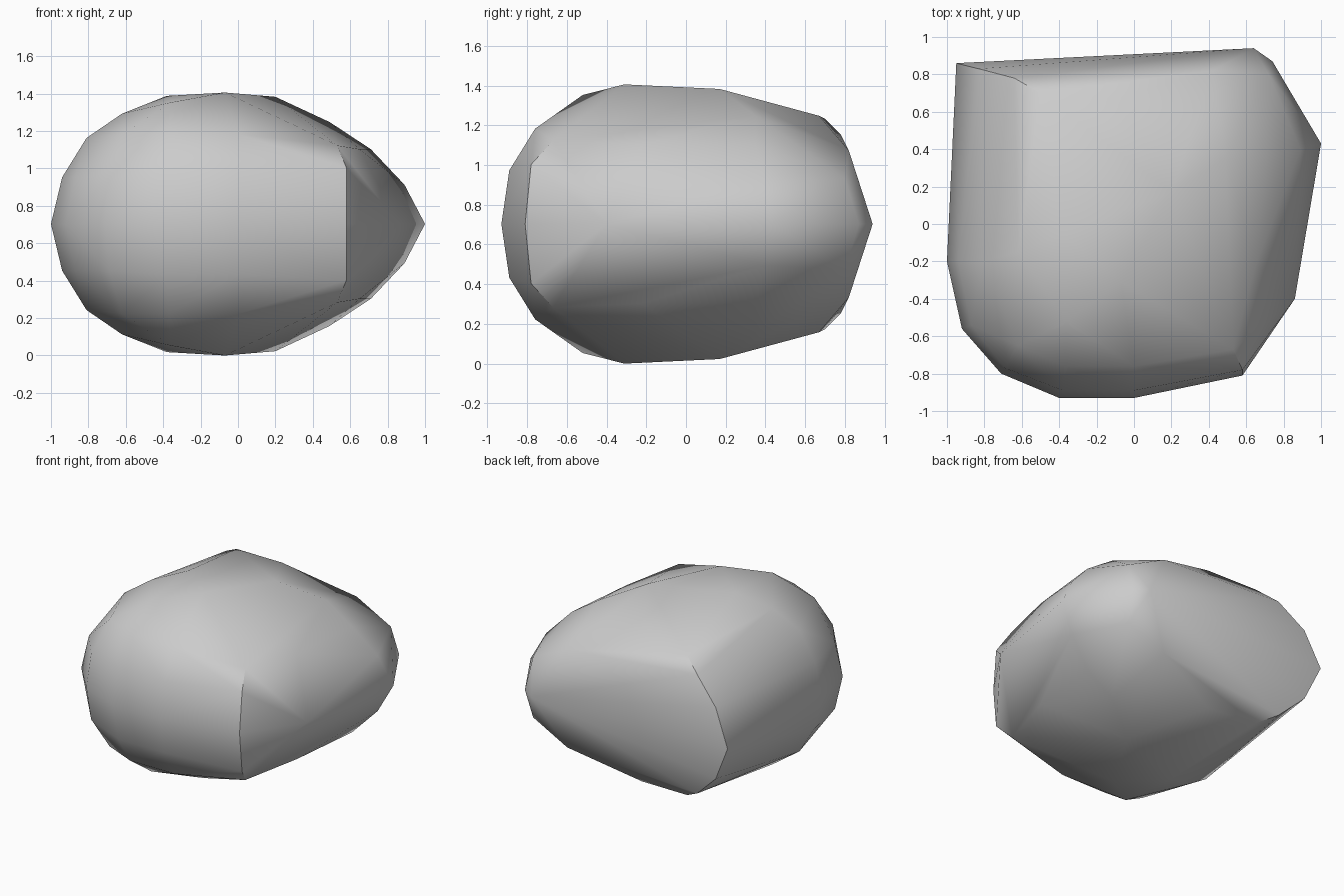
import bpy
import bmesh
import math

cube = bpy.data.objects.get("Cube")
if cube:
    bpy.data.objects.remove(cube, do_unlink=True)

MID = 0.703  # height of the widest section

# Rounded front: columns of points, x, y and height above the middle
front = [(-.4, -.93, 0), (0, -.93, 0), (-.38, -.89, .27), (0, -.89, .27),
         (-.37, -.76, .48), (0, -.76, .48), (-.36, -.52, .65),
         (-.71, -.80, 0), (-.69, -.77, .25), (-.62, -.65, .48)]
# Bulging right flank
flank = [(-.92, -.56, 0), (-1, -.2, 0), (-.87, -.54, .25), (-.94, -.2, .25),
         (-.81, -.2, .46), (-.62, -.15, .59), (-.38, -.05, .685)]
# Creased back corner and sloping back
back = [(-.95, .86, 0), (-.83, .83, .27), (-.64, .78, .45), (-.5, .7, .53),
        (.64, .94, 0), (.42, .82, .37), (-.1, .67, .545)]
# Broken left side with its sharp ridge
side = [(.74, .87, 0), (1, .43, 0), (.89, .4, .21), (.72, .8, .23),
        (.71, .35, .4), (.49, .35, .545), (.86, -.4, 0), (.65, -.22, .4),
        (.58, -.81, 0), (.58, -.78, .3), (.53, -.67, .42)]
# Crown
crown = [(-.07, -.31, .703), (.2, .17, .68)]

# Mirror the upper half below the middle and wrap a hull around it
bm = bmesh.new()
for x, y, h in front + flank + back + side + crown:
    for s in ((1, -1) if h else (1,)):
        bm.verts.new((x, y, MID + s * h))
hull = bmesh.ops.convex_hull(bm, input=bm.verts)
loose = {v for v in hull["geom_interior"] + hull["geom_unused"]
         if isinstance(v, bmesh.types.BMVert)}
bmesh.ops.delete(bm, geom=list(loose), context='VERTS')
bmesh.ops.dissolve_limit(bm, angle_limit=math.radians(2),
                         verts=bm.verts, edges=bm.edges)
bmesh.ops.recalc_face_normals(bm, faces=bm.faces)
mesh = bpy.data.meshes.new("boulder")
bm.to_mesh(mesh)
bm.free()

# Plain grey stone
stone = bpy.data.materials.new("grey_stone")
stone.use_nodes = True
colour = (0.6, 0.6, 0.6, 1)
stone.diffuse_color = colour
stone.node_tree.nodes["Principled BSDF"].inputs["Base Color"].default_value = colour
mesh.materials.append(stone)

boulder = bpy.data.objects.new("boulder", mesh)
bpy.context.collection.objects.link(boulder)
bpy.ops.object.select_all(action='DESELECT')
boulder.select_set(True)
bpy.context.view_layer.objects.active = boulder
bpy.ops.object.shade_smooth_by_angle(angle=math.radians(42))
